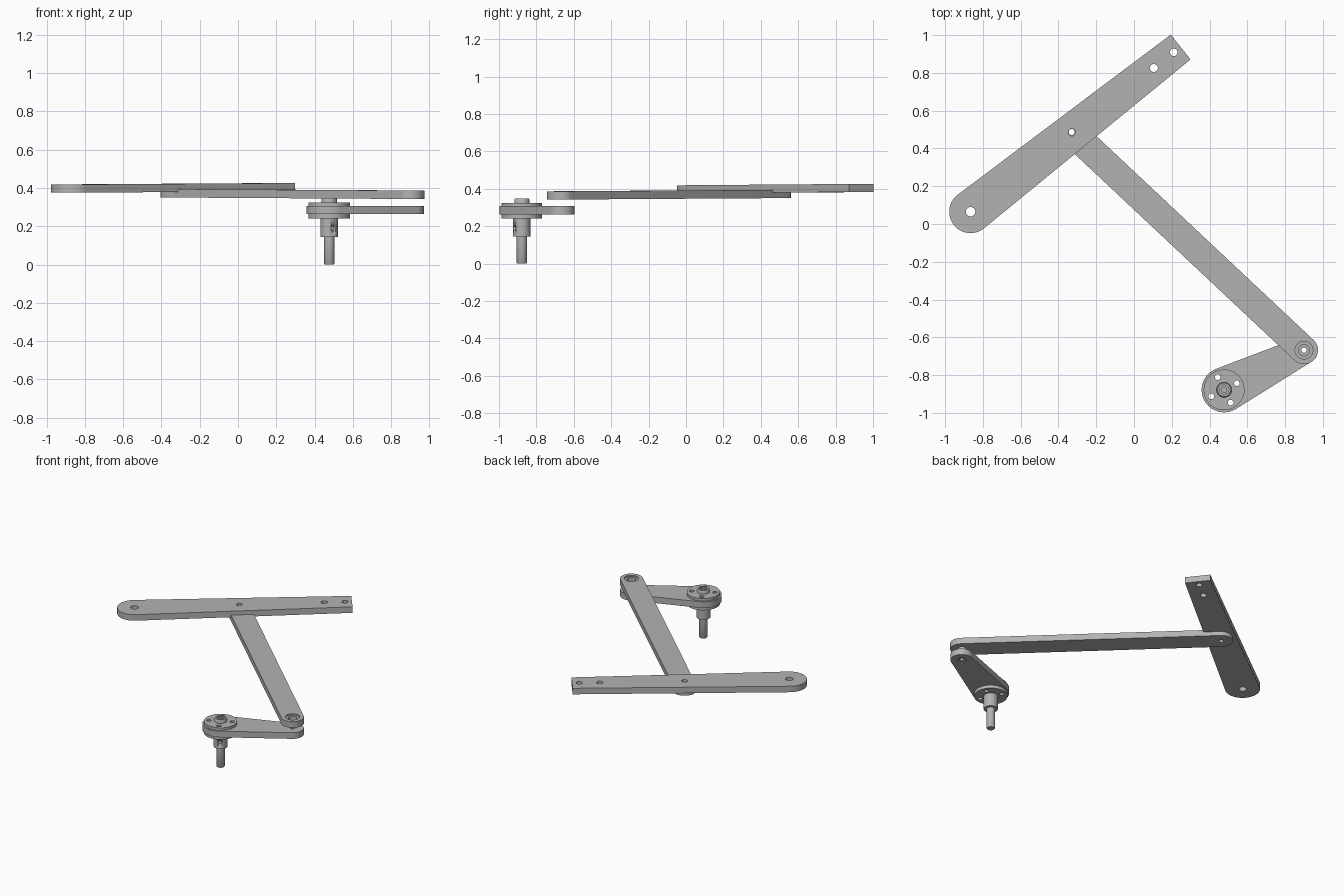
import bpy, bmesh, math
from mathutils import Vector, Matrix

if "Cube" in bpy.data.objects:
    bpy.data.objects.remove(bpy.data.objects["Cube"])

grey = bpy.data.materials.new("plain grey metal")
grey.use_nodes = True
grey.diffuse_color = (0.45, 0.45, 0.45, 1)
grey.node_tree.nodes["Principled BSDF"].inputs["Base Color"].default_value = grey.diffuse_color


def finish(name, mesh):
    obj = bpy.data.objects.new(name, mesh)
    bpy.context.collection.objects.link(obj)
    mesh.materials.clear()
    mesh.materials.append(grey)
    bpy.ops.object.select_all(action='DESELECT')
    obj.select_set(True)
    bpy.context.view_layer.objects.active = obj
    bpy.ops.object.shade_smooth_by_angle(angle=math.radians(35))
    return obj


def arc(x, y, r, start, end, n):
    return [(x + r * math.cos(start + (end - start) * i / n),
             y + r * math.sin(start + (end - start) * i / n)) for i in range(n + 1)]


def circle(x, y, r, n=32):
    return arc(x, y, r, 0, math.tau, n)[:-1]


def plate(name, outline, holes, z0, z1, origin, angle=0, tilt=0):
    """Flat plate with round through holes, z measured at its origin."""
    curve = bpy.data.curves.new(name, 'CURVE')
    curve.dimensions = '2D'
    curve.fill_mode = 'BOTH'
    curve.extrude = (z1 - z0) / 2
    for pts in [outline] + [circle(*h) for h in holes]:
        spline = curve.splines.new('POLY')
        spline.points.add(len(pts) - 1)
        for p, co in zip(spline.points, pts):
            p.co = (*co, 0, 1)
        spline.use_cyclic_u = True
    temp = bpy.data.objects.new("temp", curve)
    bpy.context.collection.objects.link(temp)
    graph = bpy.context.evaluated_depsgraph_get()
    mesh = bpy.data.meshes.new_from_object(temp.evaluated_get(graph))
    bpy.data.objects.remove(temp)
    bm = bmesh.new()
    bm.from_mesh(mesh)
    bmesh.ops.remove_doubles(bm, verts=bm.verts, dist=1e-5)
    bmesh.ops.recalc_face_normals(bm, faces=bm.faces)
    bm.to_mesh(mesh)
    bm.free()
    obj = finish(name, mesh)
    obj.location = (origin[0], origin[1], (z0 + z1) / 2)
    obj.rotation_euler = (0, -tilt, angle)
    return obj


def link_outline(length, ra, rb):
    """Two round ends joined by their common tangents."""
    t = math.acos((ra - rb) / length)
    return arc(0, 0, ra, t, math.tau - t, 32) + arc(length, 0, rb, -t, t, 32)


def lathe(name, profile, center):
    bm = bmesh.new()
    verts = [bm.verts.new((r, 0, z)) for r, z in profile]
    edges = [bm.edges.new(pair) for pair in zip(verts, verts[1:])]
    bmesh.ops.spin(bm, geom=verts + edges, cent=(0, 0, 0), axis=(0, 0, 1),
                   angle=math.tau, steps=40)
    bmesh.ops.remove_doubles(bm, verts=bm.verts, dist=1e-5)
    bmesh.ops.recalc_face_normals(bm, faces=bm.faces)
    mesh = bpy.data.meshes.new(name)
    bm.to_mesh(mesh)
    bm.free()
    obj = finish(name, mesh)
    obj.location = (*center, 0)
    return obj


# Joint positions
hub = Vector((0.477, -0.878))
crank_pin = Vector((0.9, -0.668))
rocker_pin = Vector((-0.33, 0.487))
rocker_end = Vector((-0.865, 0.065))


def span(a, b):
    d = b - a
    return d.length, math.atan2(d.y, d.x)


# Rocker bar: round wide end, tapering to a square end
length, angle = 1.413, math.radians(38.1)
half = 0.084
taper = math.atan((0.113 - half) / length)
outline = arc(0, 0, 0.113, math.pi / 2 - taper, 1.5 * math.pi + taper, 40)
outline += [(length, -half), (length, half)]
pivot = (rocker_pin - rocker_end).length
plate("rocker_bar", outline,
      [(0, 0, 0.025), (pivot, 0, 0.019), (1.233, 0, 0.021), (1.367, 0, 0.02)],
      0.376, 0.419, rocker_end, angle, 0.005)

# Connecting rod: main body, with a stepped bore at the crank end
length, angle = span(crank_pin, rocker_pin)
rod = link_outline(length, 0.074, 0.074)
for name, z0, z1, bore in (("connecting_rod", 0.343, 0.379, 0.03),
                           ("connecting_rod_top", 0.379, 0.387, 0.047)):
    plate(name, rod, [(0, 0, bore), (length, 0, 0.016)], z0, z1, crank_pin, angle, 0.0045)

# Crank arm, with a stepped bore underneath
length, angle = span(hub, crank_pin)
bolts = [(0.076 * math.cos(a), 0.076 * math.sin(a), 0.015)
         for a in (math.radians(27 + 90 * i) - angle for i in range(4))]
arm = link_outline(length, 0.119, 0.073)
for name, z0, z1, bore in (("crank_arm_underside", 0.263, 0.269, 0.03),
                           ("crank_arm", 0.269, 0.307, 0.014)):
    plate(name, arm, bolts + [(length, 0, bore)], z0, z1, hub, angle)

# Hub flanges above and below the crank arm
for name, z0, z1 in (("lower_flange", 0.241, 0.263), ("upper_flange", 0.307, 0.325)):
    plate(name, circle(0, 0, 0.108, 48), bolts, z0, z1, hub, angle)

# Hub collar and boss with shaft, turned in one profile
lathe("hub_boss", [(0, 0.32), (0.04, 0.32), (0.04, 0.343), (0.036, 0.349),
                   (0.025, 0.349), (0.025, 0.34), (0.014, 0.34), (0.014, 0.33), (0, 0.33)], hub)
collar = lathe("hub_collar", [(0, 0.145), (0.046, 0.145), (0.046, 0.245), (0, 0.245)], hub)
lathe("drive_shaft", [(0, 0), (0.024, 0), (0.028, 0.006), (0.028, 0.15), (0, 0.15)], hub)

# Set screw hole in the collar
bm = bmesh.new()
aim = Vector((0.48, -0.88, 0)).normalized()
bmesh.ops.create_cone(bm, cap_ends=True, segments=24, radius1=0.014, radius2=0.014, depth=0.04,
                      matrix=Matrix.Translation((*hub, 0.19)) @ Matrix.Translation(aim * 0.047)
                      @ aim.to_track_quat('Z', 'Y').to_matrix().to_4x4())
mesh = bpy.data.meshes.new("screw_cutter")
bm.to_mesh(mesh)
bm.free()
cutter = finish("screw_cutter", mesh)
cutter.hide_render = True
bpy.context.view_layer.objects.active = collar
mod = collar.modifiers.new("screw_hole", 'BOOLEAN')
mod.operation = 'DIFFERENCE'
mod.object = cutter
mod.solver = 'EXACT'
collar.modifiers.move(len(collar.modifiers) - 1, 0)
bpy.ops.object.modifier_apply(modifier=mod.name)
bpy.data.objects.remove(cutter)
